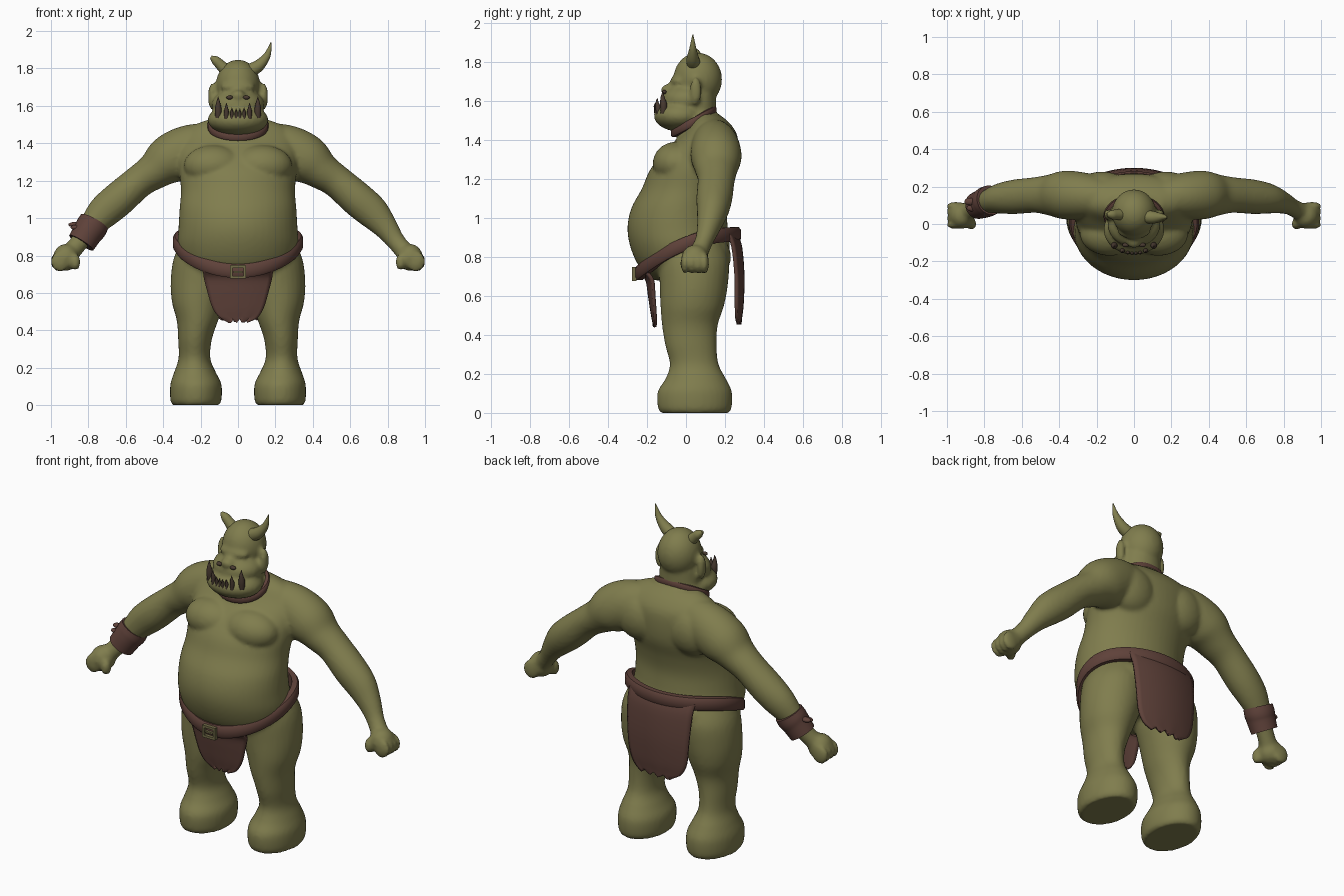
import bpy, bmesh, math
from mathutils import Vector, Matrix

if "Cube" in bpy.data.objects:
    bpy.data.objects.remove(bpy.data.objects["Cube"])


def material(name, rgb):
    m = bpy.data.materials.new(name)
    m.diffuse_color = (*rgb, 1)
    m.use_nodes = True
    m.node_tree.nodes["Principled BSDF"].inputs["Base Color"].default_value = m.diffuse_color
    return m


SKIN = material("olive skin", (0.215, 0.205, 0.075))
LEATHER = material("brown leather", (0.115, 0.054, 0.042))
TOOTH = material("dark tooth", (0.065, 0.042, 0.03))
BUCKLE = material("dull bronze", (0.17, 0.15, 0.065))


def spline(rows, n=5):
    # Catmull-Rom resampling of rows of numbers
    out = []
    for i in range(len(rows) - 1):
        a, b, c, d = rows[max(i - 1, 0)], rows[i], rows[i + 1], rows[min(i + 2, len(rows) - 1)]
        for k in range(n):
            t = k / n
            out.append([0.5 * (2 * q + (r - p) * t + (2 * p - 5 * q + 4 * r - s) * t * t
                               + (3 * q - p - 3 * r + s) * t ** 3) for p, q, r, s in zip(a, b, c, d)])
    return out + [list(rows[-1])]


def skin_rings(bm, rings, closed=False):
    vs = [[bm.verts.new(p) for p in r] for r in rings]
    n = len(vs[0])
    for i in range(len(vs) if closed else len(vs) - 1):
        a, b = vs[i], vs[(i + 1) % len(vs)]
        for j in range(n):
            bm.faces.new((a[j], a[(j + 1) % n], b[(j + 1) % n], b[j]))
    if not closed:
        bm.faces.new(vs[0])
        bm.faces.new(vs[-1])


def loft(bm, rows, flat=False, sides=32, n=5, side=1):
    # rows: x, y, z, radius across, radius along y
    rows = spline(rows, n)
    pts = [Vector((side * r[0], r[1], r[2])) for r in rows]
    rings = []
    for i, r in enumerate(rows):
        u, v = Vector((1, 0, 0)), Vector((0, 1, 0))
        if not flat:
            t = (pts[min(i + 1, len(pts) - 1)] - pts[max(i - 1, 0)]).normalized()
            u = t.cross(v).normalized()
            v = u.cross(t)
        ang = [2 * math.pi * k / sides for k in range(sides)]
        rings.append([pts[i] + u * r[3] * math.cos(a) + v * r[4] * math.sin(a) for a in ang])
    skin_rings(bm, rings)


def ball(bm, c, r, side=1):
    m = Matrix.Translation((side * c[0], c[1], c[2])) @ Matrix.Diagonal((*r, 1))
    bmesh.ops.create_uvsphere(bm, u_segments=32, v_segments=20, radius=1, matrix=m)


def finish(name, bm, mat, angle=40):
    bmesh.ops.recalc_face_normals(bm, faces=bm.faces)
    me = bpy.data.meshes.new(name)
    bm.to_mesh(me)
    bm.free()
    me.materials.append(mat)
    ob = bpy.data.objects.new(name, me)
    bpy.context.collection.objects.link(ob)
    bpy.ops.object.select_all(action='DESELECT')
    ob.select_set(True)
    bpy.context.view_layer.objects.active = ob
    bpy.ops.object.shade_smooth_by_angle(angle=math.radians(angle))
    return ob


# Body: overlapping forms fused by a voxel remesh
bm = bmesh.new()
loft(bm, [(0, 0, .68, .20, .17), (0, -.02, .75, .29, .22), (0, -.03, .85, .322, .255),
          (0, -.043, .95, .318, .257), (0, -.035, 1.05, .312, .245), (0, .002, 1.15, .305, .228),
          (0, .04, 1.25, .315, .222), (0, .085, 1.35, .32, .185), (0, .12, 1.43, .31, .14),
          (0, .12, 1.49, .25, .10), (0, .11, 1.53, .15, .06)], flat=True, sides=48)
loft(bm, [(0, .06, 1.38, .14, .11), (0, .055, 1.5, .125, .10), (0, .05, 1.64, .115, .105)], flat=True)
ball(bm, (0, .06, 1.71), (.118, .125, .137))     # cranium
ball(bm, (0, 0, 1.605), (.142, .125, .085))      # muzzle
ball(bm, (0, -.03, 1.525), (.163, .135, .083))   # jaw
ball(bm, (0, -.035, 1.70), (.09, .045, .035))    # brow
ball(bm, (0, -.09, 1.655), (.04, .04, .03))      # nose
for s in (1, -1):
    ball(bm, (.14, .05, 1.65), (.02, .03, .072), s)     # ear
    ball(bm, (.13, -.05, 1.28), (.16, .12, .11), s)     # chest
    ball(bm, (.17, .18, 1.33), (.15, .10, .14), s)      # shoulder blade
    ball(bm, (.12, .10, .80), (.16, .13, .13), s)       # buttock
    # arm
    loft(bm, [(.16, .14, 1.37, .14, .11), (.27, .15, 1.355, .14, .125), (.37, .155, 1.31, .132, .13),
              (.45, .155, 1.25, .10, .11), (.53, .155, 1.195, .088, .095), (.64, .145, 1.10, .093, .092),
              (.72, .135, 1.03, .088, .08), (.79, .115, .95, .066, .06), (.845, .09, .875, .05, .046),
              (.90, .06, .81, .05, .05)], side=s)
    # fist
    ball(bm, (.92, .045, .79), (.068, .07, .072), s)
    ball(bm, (.87, .0, .765), (.028, .03, .045), s)
    for k in range(4):
        ball(bm, (.952, -.005 + .034 * k, .768), (.05, .021, .055), s)
    # leg and foot
    loft(bm, [(.225, .045, 0, .125, .175), (.225, .045, .03, .137, .19), (.225, .045, .11, .137, .19),
              (.23, .05, .175, .112, .155), (.233, .042, .25, .085, .125), (.23, .025, .35, .09, .132),
              (.217, .02, .45, .11, .143), (.213, .032, .55, .14, .163), (.197, .04, .66, .163, .175),
              (.18, .04, .78, .165, .18), (.15, .03, .88, .15, .16)], flat=True, side=s)
body = finish("body", bm, SKIN, 180)
rm = body.modifiers.new("fuse", 'REMESH')
rm.mode = 'VOXEL'
rm.voxel_size = 0.012
rm.use_smooth_shade = True
sm = body.modifiers.new("soften", 'SMOOTH')
sm.factor = 0.5
sm.iterations = 4

# Horns: one whole, one broken short
bm = bmesh.new()
loft(bm, [(.06, .04, 1.785, .038, .036), (.11, .035, 1.815, .032, .032), (.15, .035, 1.86, .021, .02),
          (.167, .035, 1.90, .012, .011), (.177, .035, 1.94, .002, .002)], sides=20)
finish("long_horn", bm, SKIN)
bm = bmesh.new()
loft(bm, [(-.06, .05, 1.785, .034, .032), (-.10, .05, 1.825, .027, .027), (-.122, .05, 1.845, .023, .023),
          (-.145, .05, 1.862, .008, .008)], sides=20)
finish("broken_horn", bm, SKIN)

# Teeth and eyes
bm = bmesh.new()
for s in (1, -1):
    for x, y, z, h, r in ((.106, -.115, 1.555, .095, .018), (.062, -.143, 1.55, .065, .013),
                          (.033, -.153, 1.55, .04, .009), (.01, -.156, 1.55, .035, .008)):
        loft(bm, [(x, y, z - .02, r * .8, r * .8), (x, y, z + h * .25, r, r),
                  (x, y - .005, z + h * .65, r * .6, r * .6), (x, y - .004, z + h, .001, .001)], sides=12, side=s)
finish("teeth", bm, TOOTH)
bm = bmesh.new()
for s in (1, -1):
    ball(bm, (.045, -.112, 1.645), (.018, .012, .011), s)
finish("eyes", bm, TOOTH)


def band(name, cy, rx, ry, h, t, zfun, mat):
    # rounded strap running round an oval
    bm = bmesh.new()
    rings = []
    for i in range(72):
        a = 2 * math.pi * i / 72
        d = Vector((math.cos(a), math.sin(a), 0))
        c = Vector((rx * d.x, cy + ry * d.y, 0))
        c.z = zfun(c.y)
        rings.append([c + d * p * t + Vector((0, 0, q * h)) for p, q in
                      ((-1, -1), (.5, -1), (1, -.6), (1, .6), (.5, 1), (-1, 1))])
    skin_rings(bm, rings, closed=True)
    return finish(name, bm, mat)


# Belt and neck strap
band("belt", .01, .328, .252, .037, .02,
     lambda y: .715 + .2 * (1 - max(0, 1 - (y + .245) / .51) ** 2.2), LEATHER)
band("neck_strap", .04, .15, .105, .022, .012, lambda y: 1.463 + .55 * (y + .015), LEATHER)

# Belt buckle: square frame with a pin
bm = bmesh.new()
for x, z, w, h in ((-.036, 0, .014, .07), (.036, 0, .014, .07), (0, -.029, .08, .014),
                   (0, .029, .08, .014), (0, 0, .05, .01)):
    bmesh.ops.create_cube(bm, size=1, matrix=Matrix.Translation((x, -.266, .712 + z))
                          @ Matrix.Diagonal((w, .022, h, 1)))
finish("belt_buckle", bm, BUCKLE)


def cloth(name, rows, bow):
    # hanging flap; rows: z, y, half width
    bm = bmesh.new()
    rows = spline(rows, 4)
    grid = []
    for i, (z, y, w) in enumerate(rows):
        drop = .012 * (i / (len(rows) - 1)) ** 4
        grid.append([bm.verts.new((u * w, y + bow * (u * w) ** 2, z + drop * math.sin(u * 11)))
                     for u in [k / 8 - 1 for k in range(17)]])
    for a, b in zip(grid, grid[1:]):
        for j in range(16):
            bm.faces.new((a[j], a[j + 1], b[j + 1], b[j]))
    ob = finish(name, bm, LEATHER, 60)
    so = ob.modifiers.new("thickness", 'SOLIDIFY')
    so.thickness = .016
    so.offset = 0


cloth("front_loincloth", [(.72, -.23, .185), (.68, -.20, .18), (.6, -.187, .16), (.52, -.175, .135),
                          (.47, -.165, .10), (.452, -.162, .05)], .9)
cloth("back_loincloth", [(.92, .255, .215), (.85, .28, .21), (.7, .292, .20), (.56, .288, .185),
                         (.49, .28, .15), (.465, .277, .10)], -.9)

# Wrist cuff on one arm, with a small knot
bm = bmesh.new()
loft(bm, [(-.768, .128, .98, .082, .08), (-.785, .12, .95, .085, .082), (-.805, .11, .92, .08, .078),
          (-.838, .098, .868, .076, .072)], sides=28)
finish("wrist_cuff", bm, LEATHER)
bm = bmesh.new()
ball(bm, (-.875, .12, .965), (.032, .02, .014))
ball(bm, (-.865, .085, .95), (.03, .018, .014))
finish("cuff_knot", bm, LEATHER)
